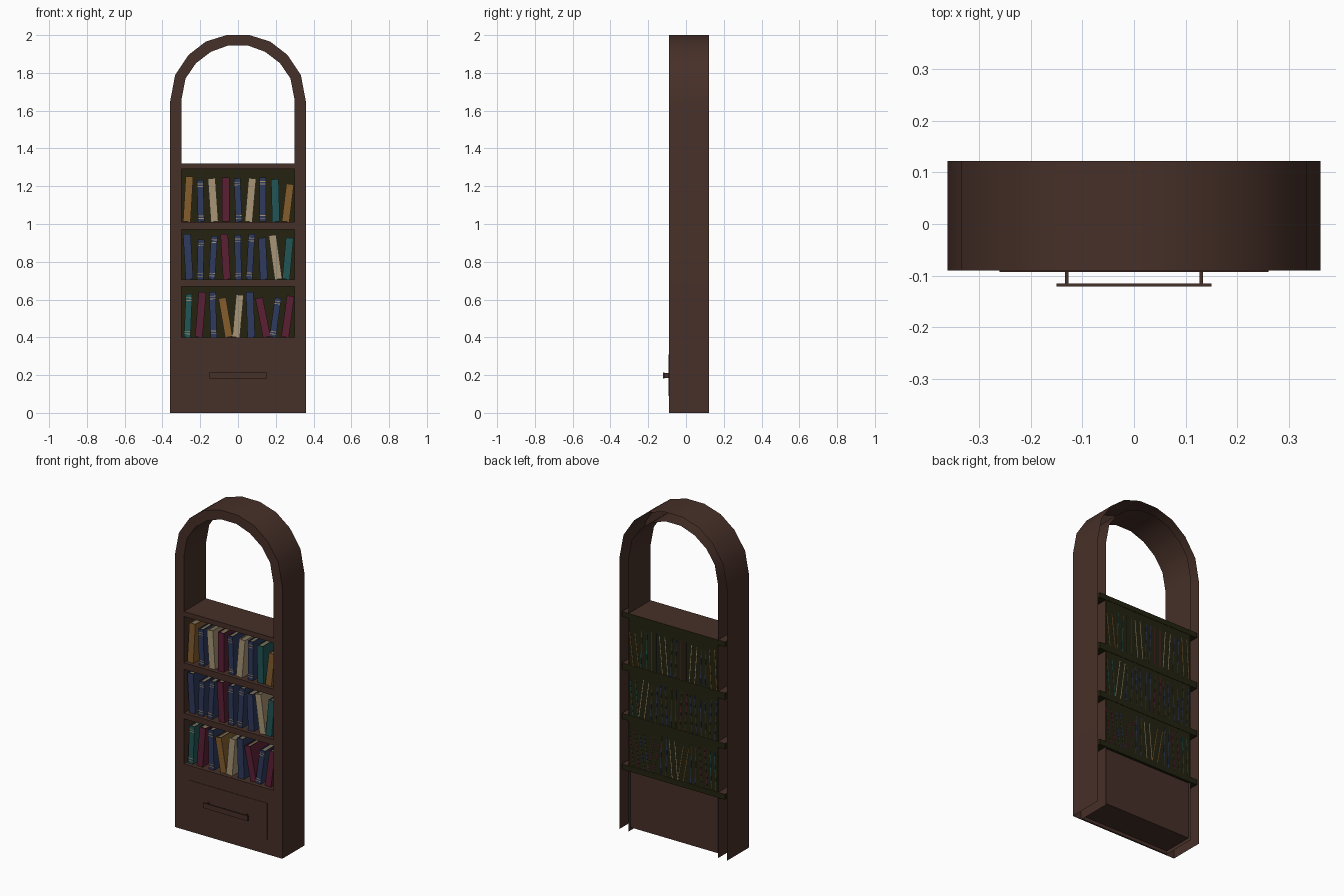
import bpy, bmesh, math
from mathutils import Matrix, Vector

if "Cube" in bpy.data.objects:
    bpy.data.objects.remove(bpy.data.objects["Cube"])

COLOURS = {
    "dark_brown_wood": (0.062, 0.029, 0.021),
    "dark_olive": (0.017, 0.016, 0.005),
    "gold_cover": (0.230, 0.110, 0.027),
    "navy_cover": (0.028, 0.043, 0.110),
    "cream_cover": (0.390, 0.300, 0.180),
    "burgundy_cover": (0.105, 0.014, 0.035),
    "teal_cover": (0.016, 0.092, 0.092),
    "page_tan": (0.200, 0.160, 0.100),
}
MATS = {}
for n, c in COLOURS.items():
    m = bpy.data.materials.new(n)
    m.diffuse_color = (*c, 1)
    m.use_nodes = True
    m.node_tree.nodes["Principled BSDF"].inputs["Base Color"].default_value = m.diffuse_color
    MATS[n] = m
WOOD, OLIVE = "dark_brown_wood", "dark_olive"


def finish(bm, name, mats):
    bm.normal_update()
    me = bpy.data.meshes.new(name)
    bm.to_mesh(me)
    bm.free()
    for m in mats:
        me.materials.append(MATS[m])
    ob = bpy.data.objects.new(name, me)
    bpy.context.collection.objects.link(ob)
    return ob


def add_box(bm, lo, hi, mat=0, xf=Matrix()):
    lo, hi = Vector(lo), Vector(hi)
    r = bmesh.ops.create_cube(bm, size=1)
    for v in r["verts"]:
        v.co = xf @ Vector([(lo[i] + hi[i]) / 2 + v.co[i] * (hi[i] - lo[i]) for i in range(3)])
    for f in {f for v in r["verts"] for f in v.link_faces}:
        f.material_index = mat


def box(name, lo, hi, mat=WOOD):
    bm = bmesh.new()
    add_box(bm, lo, hi)
    return finish(bm, name, [mat])


FRONT, BACK = -0.09, 0.122

# arched frame: hollow shell, open at the back and underneath
outer = [(-0.36, 0), (-0.36, 1.645), (-0.333, 1.788), (-0.262, 1.895), (-0.170, 1.966), (-0.06, 2.0)]
inner = [(-0.30, 0), (-0.30, 1.655), (-0.278, 1.77), (-0.222, 1.852), (-0.143, 1.912), (-0.052, 1.945)]
bm = bmesh.new()
rows = []
for half, y in ((outer, BACK), (outer, FRONT), (inner, FRONT), (inner, BACK)):
    path = half + [(-x, z) for x, z in reversed(half)]
    rows.append([bm.verts.new((x, y, z)) for x, z in path])
for a, b in zip(rows, rows[1:]):
    for i in range(len(a) - 1):
        bm.faces.new((a[i], b[i], b[i + 1], a[i + 1]))
bm.normal_update()
test = next(f for f in bm.faces if all(abs(v.co.y - FRONT) < 1e-5 for v in f.verts))
if test.normal.y > 0:
    bmesh.ops.reverse_faces(bm, faces=bm.faces[:])
frame = finish(bm, "arched_frame", [WOOD])
bpy.context.view_layer.objects.active = frame
frame.select_set(True)
bpy.ops.object.shade_smooth_by_angle(angle=math.radians(35))
frame.select_set(False)

# shelf boards: wood on front and top, olive below, behind and at the ends
for name, z0, z1 in (("bottom_shelf", 0.365, 0.398), ("lower_shelf", 0.67, 0.705),
                     ("upper_shelf", 0.97, 1.01), ("top_shelf", 1.29, 1.32)):
    bm = bmesh.new()
    add_box(bm, (-0.345, FRONT + 0.001, z0), (0.345, BACK - 0.001, z1))
    bm.normal_update()
    for f in bm.faces:
        n = f.normal
        f.material_index = 1 if n.z < -0.5 or n.y > 0.5 or abs(n.x) > 0.5 else 0
    finish(bm, name, [WOOD, OLIVE])

# back panel behind the books
box("back_panel", (-0.30, 0.112, 0.385), (0.30, 0.119, 1.30), OLIVE)

# drawer: body, slightly raised front and bar handle
box("drawer_body", (-0.299, FRONT + 0.001, 0.02), (0.299, 0.105, 0.366))
box("drawer_front", (-0.30, FRONT, 0.0), (0.30, FRONT + 0.01, 0.398))
box("drawer_raised_panel", (-0.26, FRONT - 0.0025, 0.09), (0.26, FRONT, 0.31))
box("handle_bar", (-0.15, -0.121, 0.183), (0.15, -0.115, 0.214))
for s, side in ((-1, "left"), (1, "right")):
    box("handle_post_" + side, (s * 0.13 - 0.003, -0.115, 0.185),
        (s * 0.13 + 0.003, FRONT, 0.212))

# books: cover colour, sideways lean of the top, height, striped spine
G, N, C, B, T = "gold_cover", "navy_cover", "cream_cover", "burgundy_cover", "teal_cover"
SHELVES = [
    (0.400, [(T, .010, .23, 1), (B, .020, .24, 0), (N, -.006, .24, 1), (G, -.036, .21, 0),
             (C, .020, .225, 0), (N, -.008, .24, 0), (B, -.042, .21, 0), (N, .030, .21, 1),
             (B, .030, .22, 0)]),
    (0.707, [(N, -.014, .24, 0), (N, .006, .21, 1), (N, .014, .23, 1), (B, -.014, .24, 0),
             (N, -.004, .235, 1), (N, .014, .24, 1), (N, -.010, .22, 0), (C, -.032, .235, 0),
             (T, .020, .22, 0)]),
    (1.012, [(G, .014, .24, 0), (N, -.006, .22, 1), (C, -.016, .23, 0), (B, 0, .235, 0),
             (N, -.010, .23, 1), (C, .020, .23, 0), (N, 0, .235, 1), (T, -.006, .225, 0),
             (G, .024, .20, 0)]),
]
for r, (z, books) in enumerate(SHELVES):
    for i, (col, lean, h, striped) in enumerate(books):
        w = 0.017 if striped else 0.020
        y0, y1 = -0.07, 0.1205
        xf = (Matrix.Translation((-0.264 + 0.066 * i, 0, z + h / 2))
              @ Matrix.Rotation(math.atan2(lean, h), 4, "Y"))
        b, t = -h / 2, h / 2
        bm = bmesh.new()
        for s in (-1, 1):  # cover boards
            xs = sorted((s * w, s * (w - 0.004)))
            add_box(bm, (xs[0], y0, b), (xs[1], y1, t), 0, xf)
        add_box(bm, (-w + 0.004, y0, b), (w - 0.004, y0 + 0.005, t), 0, xf)  # spine
        add_box(bm, (-w + 0.004, y0 + 0.005, b + 0.006),
                (w - 0.004, 0.115, t - 0.006), 1, xf)  # pages
        if striped:  # thin bands on the spine
            for k in (0.07, 0.13, 0.84, 0.90):
                add_box(bm, (-w, y0 - 0.001, b + k * h), (w, y0, b + k * h + 0.004), 2, xf)
        finish(bm, f"book_row{r + 1}_{i + 1}", [col, "page_tan", C])
